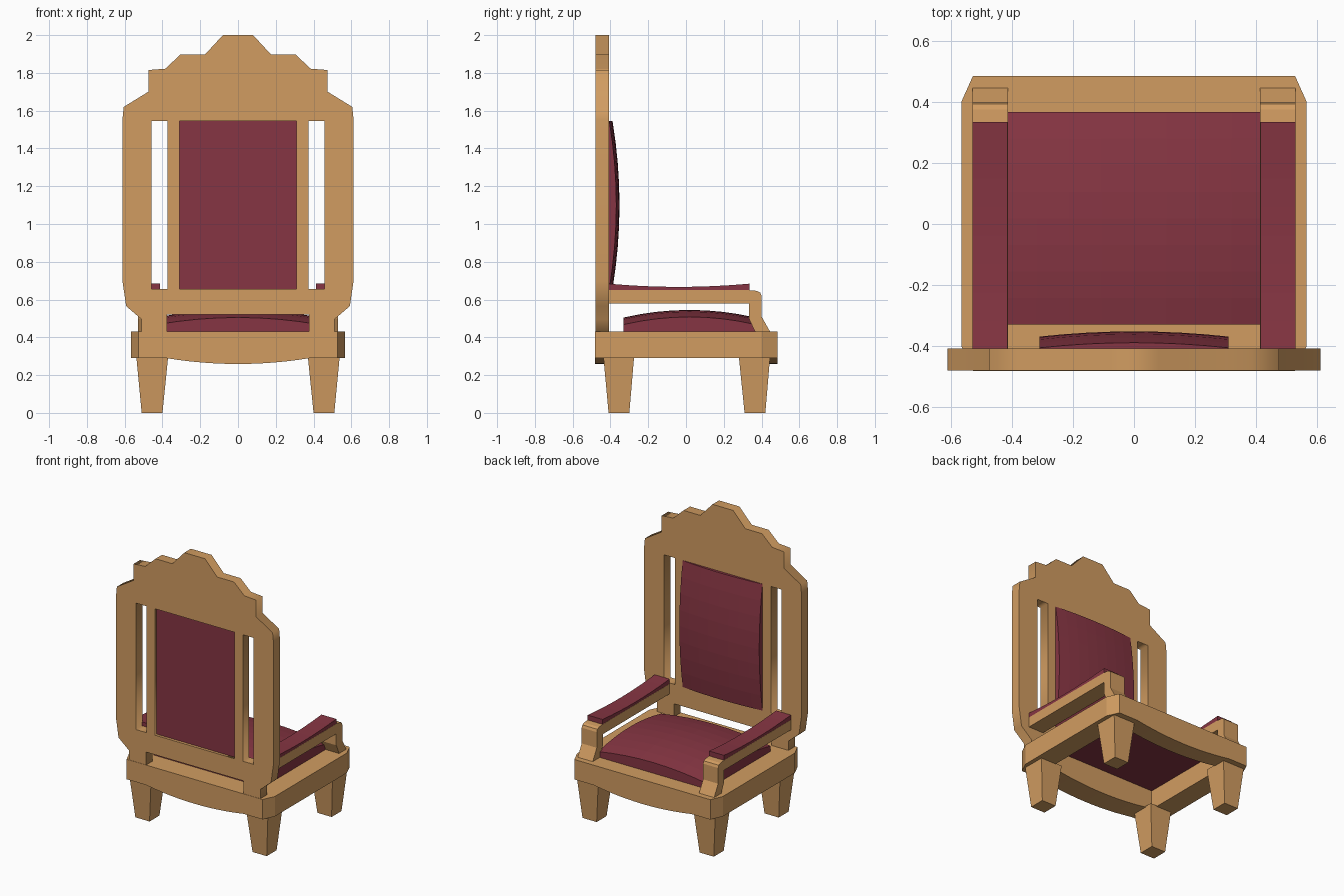
import bpy, bmesh, math

if "Cube" in bpy.data.objects:
    bpy.data.objects.remove(bpy.data.objects["Cube"])


def material(name, rgb):
    m = bpy.data.materials.new(name)
    m.diffuse_color = (*rgb, 1)
    m.use_nodes = True
    m.node_tree.nodes["Principled BSDF"].inputs["Base Color"].default_value = m.diffuse_color
    return m


WOOD = material("honey wood", (0.64, 0.335, 0.12))
RED = material("burgundy upholstery", (0.24, 0.036, 0.056))


def finish(name, bm, mat, mirror=False):
    bmesh.ops.recalc_face_normals(bm, faces=bm.faces)
    me = bpy.data.meshes.new(name)
    bm.to_mesh(me)
    bm.free()
    me.materials.append(mat)
    ob = bpy.data.objects.new(name, me)
    bpy.context.collection.objects.link(ob)
    if mirror:
        ob.modifiers.new("mirror", 'MIRROR').use_axis[0] = True
    return ob


def prism(name, pts, axis, a, b, mat, mirror=False):
    """Extrude a 2D profile along an axis from a to b."""
    place = {'x': lambda p, t: (t, p[0], p[1]),
             'y': lambda p, t: (p[0], t, p[1]),
             'z': lambda p, t: (p[0], p[1], t)}[axis]
    bm = bmesh.new()
    lo = [bm.verts.new(place(p, a)) for p in pts]
    hi = [bm.verts.new(place(p, b)) for p in pts]
    bm.faces.new(lo)
    bm.faces.new(hi[::-1])
    n = len(pts)
    for i in range(n):
        j = (i + 1) % n
        bm.faces.new((lo[i], lo[j], hi[j], hi[i]))
    return finish(name, bm, mat, mirror)


def cushion(name, half_u, v0, v1, base, edge, rise_u, rise_v, place, n=8):
    """Domed block: grid over u (width) and v, bulging along the third axis."""
    bm = bmesh.new()

    def grid(height):
        rows = []
        for j in range(n + 1):
            v = 2 * j / n - 1
            row = []
            for i in range(n + 1):
                u = 2 * i / n - 1
                row.append(bm.verts.new(place(u * half_u, v0 + (v1 - v0) * j / n, height(u, v))))
            rows.append(row)
        for j in range(n):
            for i in range(n):
                bm.faces.new((rows[j][i], rows[j][i + 1], rows[j + 1][i + 1], rows[j + 1][i]))
        return rows

    top = grid(lambda u, v: edge + rise_u * (1 - u * u) + rise_v * (1 - v * v))
    low = grid(lambda u, v: base)
    for i in range(n):
        for r in (0, n):
            bm.faces.new((low[r][i], low[r][i + 1], top[r][i + 1], top[r][i]))
            bm.faces.new((low[i][r], low[i + 1][r], top[i + 1][r], top[i][r]))
    return finish(name, bm, RED)


# Back frame: stepped crest outline with three openings, filled as a 2D curve
half = [(0.08, 2.0), (0.175, 1.897), (0.305, 1.897), (0.385, 1.822), (0.475, 1.815),
        (0.475, 1.70), (0.605, 1.62), (0.612, 1.55), (0.612, 0.70), (0.592, 0.565),
        (0.51, 0.495), (0.51, 0.43), (0.377, 0.43), (0.377, 0.52)]
outline = half + [(-x, z) for x, z in reversed(half)]


def rect(x0, x1, z0, z1):
    return [(x0, z0), (x1, z0), (x1, z1), (x0, z1)]


Z0, Z1 = 0.657, 1.545
cu = bpy.data.curves.new("back_frame", 'CURVE')
cu.dimensions = '2D'
cu.fill_mode = 'BOTH'
cu.extrude = 0.036
for loop in (outline, rect(-0.31, 0.31, Z0, Z1), rect(0.373, 0.458, Z0, Z1), rect(-0.458, -0.373, Z0, Z1)):
    s = cu.splines.new('POLY')
    s.points.add(len(loop) - 1)
    for p, (x, z) in zip(s.points, loop):
        p.co = (x, z, 0, 1)
    s.use_cyclic_u = True
cu.materials.append(WOOD)
frame = bpy.data.objects.new("back_frame", cu)
frame.rotation_euler[0] = math.pi / 2
frame.location[1] = -0.444
bpy.context.collection.objects.link(frame)
bpy.context.view_layer.objects.active = frame
frame.select_set(True)
bpy.ops.object.convert(target='MESH')

# Padded back and seat
cushion("back_cushion", 0.31, Z0, Z1, -0.46, -0.406, 0.017, 0.037, lambda u, v, h: (u, h, v))
cushion("seat_cushion", 0.425, -0.33, 0.367, 0.425, 0.468, 0.037, 0.04, lambda u, v, h: (u, v, h))

# Seat frame: side rails with clipped corners, front and rear rails with bowed bottoms
prism("seat_side_rail", [(0.42, -0.482), (0.528, -0.482), (0.566, -0.40), (0.566, 0.40),
                         (0.528, 0.485), (0.42, 0.485)], 'z', 0.29, 0.43, WOOD, True)
bow = [(0.38 * k / 6, 0.29 - 0.031 * (1 - (k / 6) ** 2)) for k in range(-6, 7)]
rail = [(-0.42, 0.43), (-0.42, 0.29)] + bow + [(0.42, 0.29), (0.42, 0.43)]
prism("seat_front_rail", rail, 'y', 0.36, 0.485, WOOD)
prism("seat_rear_rail", rail, 'y', -0.482, -0.325, WOOD)

# Arms curving down at the front, with dished pads
prism("arm", [(-0.41, 0.65), (0.33, 0.65), (0.375, 0.646), (0.393, 0.637), (0.40, 0.62),
              (0.40, 0.51), (0.445, 0.43), (0.365, 0.43), (0.333, 0.50), (0.333, 0.58),
              (-0.41, 0.58)], 'x', 0.413, 0.53, WOOD, True)
pad = [(-0.41 + 0.745 * k / 8, 0.667 + 0.017 * (k / 4 - 1) ** 2) for k in range(9)]
prism("arm_pad", [(-0.41, 0.649)] + pad + [(0.335, 0.649)], 'x', 0.414, 0.529, RED, True)


# Tapered legs
def leg(name, ytop, ybot):
    bm = bmesh.new()
    rings = []
    for (x0, x1), (y0, y1), z in (((0.40, 0.51), ybot, 0), ((0.37, 0.538), ytop, 0.295)):
        rings.append([bm.verts.new((x, y, z)) for x, y in ((x0, y0), (x1, y0), (x1, y1), (x0, y1))])
    lo, hi = rings
    bm.faces.new(lo)
    bm.faces.new(hi)
    for i in range(4):
        j = (i + 1) % 4
        bm.faces.new((lo[i], lo[j], hi[j], hi[i]))
    finish(name, bm, WOOD, True)


leg("front_leg", (0.28, 0.445), (0.31, 0.42))
leg("rear_leg", (-0.437, -0.275), (-0.41, -0.30))
